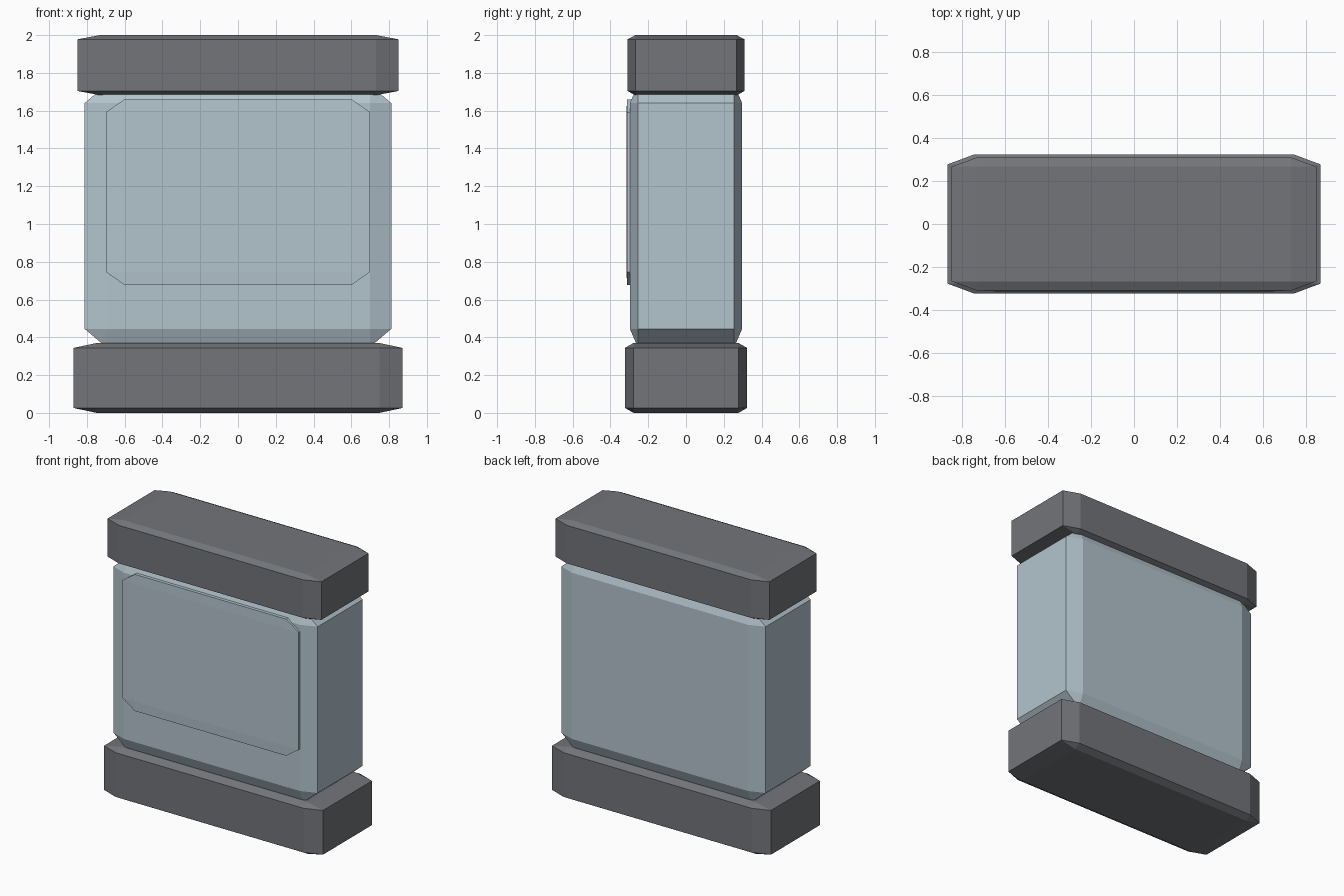
import bpy
import bmesh
from mathutils import Vector

cube = bpy.data.objects.get("Cube")
if cube:
    bpy.data.objects.remove(cube, do_unlink=True)


def make_material(name, rgb):
    mat = bpy.data.materials.new(name)
    mat.use_nodes = True
    color = (*rgb, 1.0)
    mat.diffuse_color = color
    mat.node_tree.nodes["Principled BSDF"].inputs["Base Color"].default_value = color
    return mat


def chamfered_block(name, low, high, mat, chamfer=0.07):
    """Chamfer a unit cube, then stretch it between two corners."""
    low, high = Vector(low), Vector(high)
    bm = bmesh.new()
    bmesh.ops.create_cube(bm, size=1.0)
    bmesh.ops.bevel(bm, geom=bm.edges[:], offset=chamfer, segments=1,
                    affect='EDGES', clamp_overlap=True)
    bmesh.ops.scale(bm, vec=high - low, verts=bm.verts)
    mesh = bpy.data.meshes.new(name)
    bm.to_mesh(mesh)
    bm.free()
    mesh.materials.append(mat)
    obj = bpy.data.objects.new(name, mesh)
    obj.location = (low + high) / 2
    bpy.context.collection.objects.link(obj)
    return obj


grey = make_material("dark grey", (0.168, 0.176, 0.192))
blue = make_material("pale blue", (0.45, 0.55, 0.61))

# Base and cap clamp the panel from below and above
chamfered_block("base", (-0.87, -0.323, 0), (0.87, 0.323, 0.37), grey)
chamfered_block("cap", (-0.85, -0.311, 1.682), (0.85, 0.311, 2), grey)

# Main panel, with its ends sunk into the base and cap
chamfered_block("body", (-0.812, -0.297, 0.348), (0.812, 0.297, 1.737), blue)

# Thin raised plate on the front
chamfered_block("front_plate", (-0.70, -0.315, 0.678), (0.70, -0.275, 1.66), blue)
